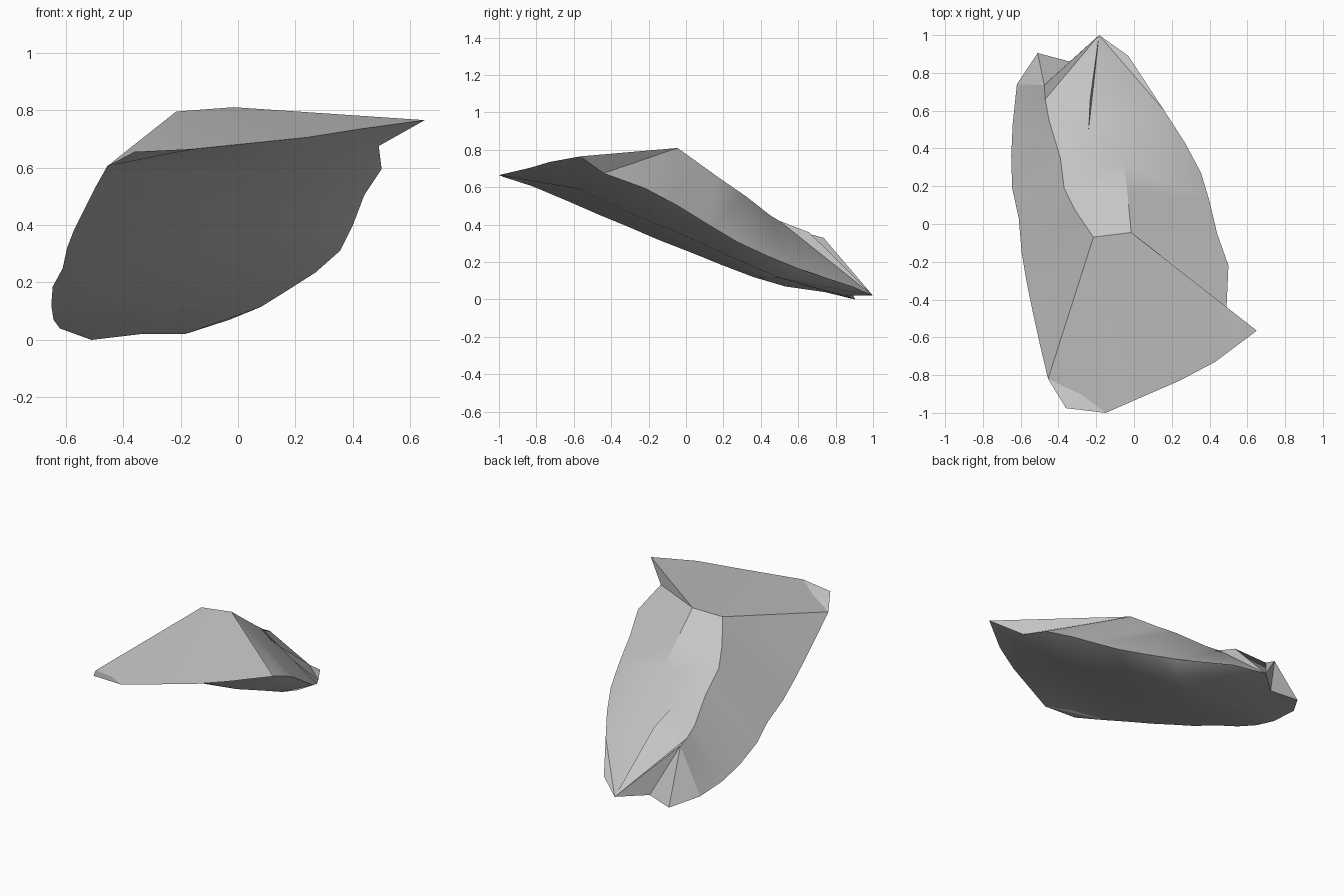
import bpy
import bmesh
import math

default_cube = bpy.data.objects.get("Cube")
if default_cube:
    bpy.data.objects.remove(default_cube, do_unlink=True)

# One stone colour
stone = bpy.data.materials.new("grey_stone")
stone.use_nodes = True
colour = (0.56, 0.56, 0.56, 1)
stone.diffuse_color = colour
stone.node_tree.nodes["Principled BSDF"].inputs["Base Color"].default_value = colour

bm = bmesh.new()


def chain(*points):
    """Turn a few points into a list of mesh vertices."""
    return [bm.verts.new(point) for point in points]


def triangle(*corners):
    """Add a face from three vertices."""
    bm.faces.new(corners)


def fan(hub, edge):
    """Join a hub vertex to every segment of a chain."""
    for first, second in zip(edge, edge[1:]):
        triangle(hub, first, second)


def zip_chains(first, second):
    """Join two chains with triangles, always taking the shorter diagonal."""
    i = j = 0
    while i < len(first) - 1 or j < len(second) - 1:
        step_first = step_second = math.inf
        if i < len(first) - 1:
            step_first = (first[i + 1].co - second[j].co).length
        if j < len(second) - 1:
            step_second = (second[j + 1].co - first[i].co).length
        if first[i] is second[j]:
            break
        if step_first < step_second:
            if first[i + 1] is not second[j]:
                triangle(first[i], first[i + 1], second[j])
            i += 1
        else:
            if second[j + 1] is not first[i]:
                triangle(first[i], second[j + 1], second[j])
            j += 1


# Rim along one long side, from the front corner to the back corner
left_rim = chain(
    (-.455, -.82, .605), (-.5, -.63, .525), (-.535, -.47, .455),
    (-.57, -.3, .385), (-.595, -.15, .32), (-.61, .03, .25),
    (-.645, .19, .185), (-.65, .36, .12), (-.642, .53, .07),
    (-.62, .74, .04), (-.51, .905, 0))

# Front rim, ending at the pointed tip
front_rim = chain(
    (-.36, -.975, .655), (-.15, -1, .665), (.24, -.83, .705),
    (.43, -.73, .735), (.65, -.565, .765))

# Rim along the other side, from the undercut to the back point
right_rim = chain(
    (.49, -.44, .675), (.5, -.22, .595), (.44, -.05, .505), (.4, .12, .4),
    (.355, .27, .31), (.27, .43, .235), (.16, .6, .165), (-.03, .89, .07),
    (-.185, 1, .02))

# Crests on both sides of the sloping upper plateau
left_crest = chain(
    (-.215, -.07, .795), (-.31, .07, .69), (-.37, .19, .597),
    (-.39, .35, .5), (-.45, .55, .39), (-.47, .66, .35), (-.475, .735, .33))
right_crest = chain(
    (-.015, -.045, .81), (-.035, .17, .655), (-.055, .32, .552),
    (-.18, .45, .45), (-.24, .5, .42))
spur, back_notch = chain((-.232, .66, .358), (-.34, .86, .02))
back_point = right_rim[-1]
tip = front_rim[-1]

# Side slopes
zip_chains(left_crest, left_rim)
zip_chains(right_crest + [back_point], right_rim)

# Plateau, the steep sliver below its spur, and the pointed back end
zip_chains(left_crest[:6], right_crest + [spur])
triangle(right_crest[-1], spur, back_point)
fan(back_point, [spur] + left_crest[5:] + [back_notch])
triangle(left_crest[-1], left_rim[-1], back_notch)

# Front slope with its small corner facet, and the undercut beside the tip
triangle(left_rim[0], front_rim[0], front_rim[1])
fan(left_crest[0], [left_rim[0]] + front_rim[1:3])
fan(right_crest[0], [left_crest[0]] + front_rim[2:])
triangle(right_crest[0], tip, right_rim[0])

# Rounded underside, hung from a keel
keel = chain(
    (.14, -.57, .59), (.2, -.3, .46), (.22, -.05, .36), (.18, .2, .245),
    (.08, .5, .115))
zip_chains(keel, front_rim[1::-1] + left_rim + [back_notch])
zip_chains(keel, front_rim[1:] + right_rim + [back_notch])

bmesh.ops.recalc_face_normals(bm, faces=bm.faces)
mesh = bpy.data.meshes.new("rock_shard")
bm.to_mesh(mesh)
bm.free()
mesh.materials.append(stone)
rock = bpy.data.objects.new("rock_shard", mesh)
bpy.context.collection.objects.link(rock)

# Soft shading across shallow facets, sharp crests
bpy.context.view_layer.objects.active = rock
rock.select_set(True)
bpy.ops.object.shade_smooth_by_angle(angle=math.radians(30))
